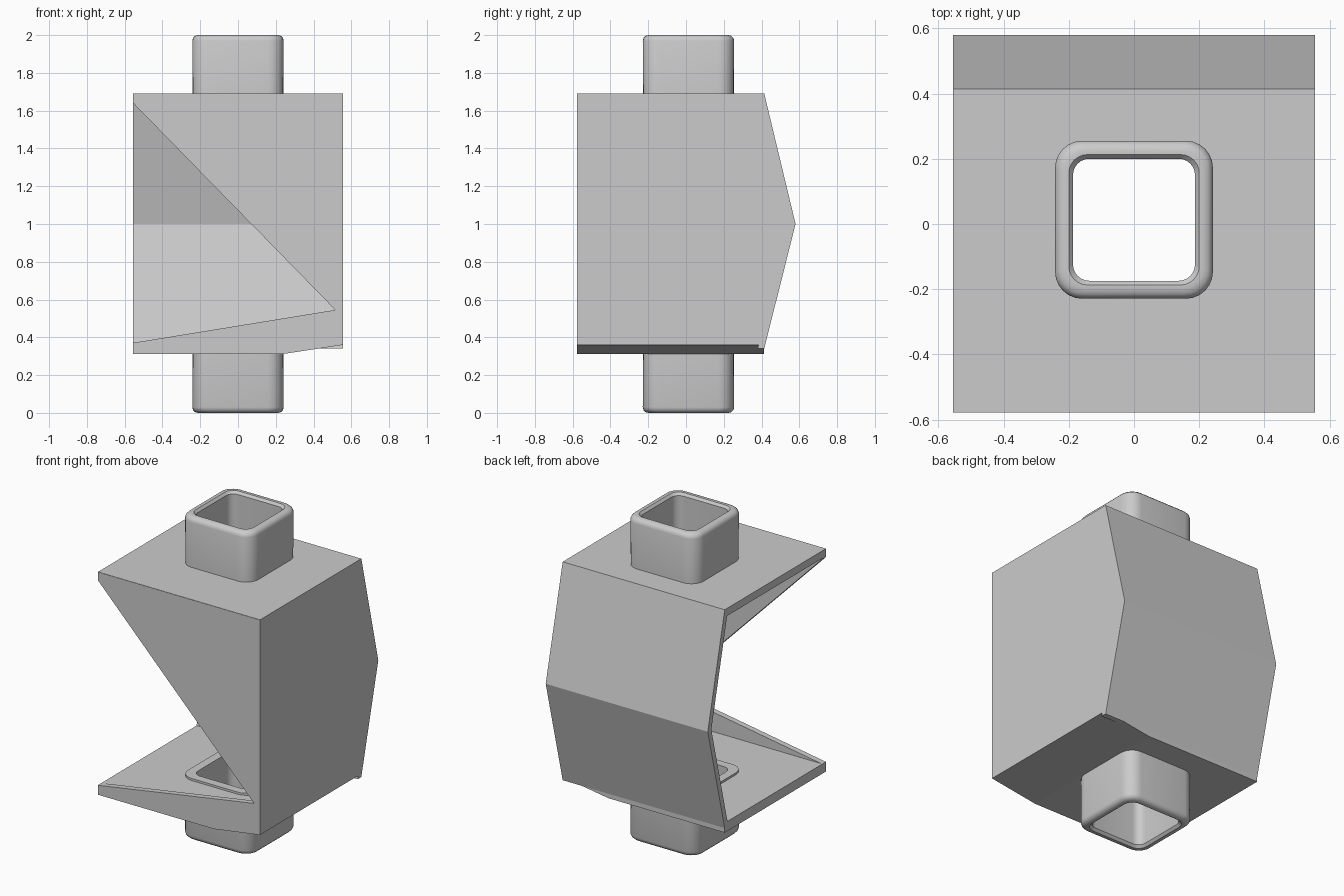
import bpy, bmesh, math
from mathutils import Vector

if "Cube" in bpy.data.objects:
    bpy.data.objects.remove(bpy.data.objects["Cube"])

CY = 0.013                      # tube centre in y
XL, XR, YF, YB = -0.555, 0.555, -0.577, 0.414


def finish(name, bm, smooth=False):
    bmesh.ops.recalc_face_normals(bm, faces=bm.faces)
    me = bpy.data.meshes.new(name)
    bm.to_mesh(me)
    bm.free()
    ob = bpy.data.objects.new(name, me)
    bpy.context.collection.objects.link(ob)
    if smooth:
        bpy.ops.object.select_all(action='DESELECT')
        ob.select_set(True)
        bpy.context.view_layer.objects.active = ob
        bpy.ops.object.shade_smooth_by_angle(angle=math.radians(40))
    return ob


def prism(name, pts, axis, a, b):
    """Extrude a 2D outline along x (pts = y,z) or y (pts = x,z)."""
    bm = bmesh.new()
    if axis == 'x':
        vs = [bm.verts.new((a, p, q)) for p, q in pts]
        d = Vector((b - a, 0, 0))
    else:
        vs = [bm.verts.new((p, a, q)) for p, q in pts]
        d = Vector((0, b - a, 0))
    f = bm.faces.new(vs)
    r = bmesh.ops.extrude_face_region(bm, geom=[f])
    bmesh.ops.translate(bm, vec=d, verts=[v for v in r['geom'] if isinstance(v, bmesh.types.BMVert)])
    return finish(name, bm)


def rounded_loop(bm, half, rad, z, n=6):
    vs = []
    for k, (sx, sy) in enumerate([(1, 1), (-1, 1), (-1, -1), (1, -1)]):
        for i in range(n + 1):
            t = math.pi / 2 * (k + i / n)
            vs.append(bm.verts.new((sx * (half - rad) + rad * math.cos(t),
                                    CY + sy * (half - rad) + rad * math.sin(t), z)))
    return vs


def bridge(bm, a, b):
    n = len(a)
    for i in range(n):
        bm.faces.new((a[i], a[(i + 1) % n], b[(i + 1) % n], b[i]))


def tube(name, z_in, z_out):
    """Rounded square pipe with a softened outer rim."""
    s = 1 if z_out > z_in else -1
    prof = [(0.187, z_in), (0.24, z_in), (0.242, z_out - s * 0.03)]
    prof += [(0.242 - 0.03 * (1 - math.cos(t)), z_out - s * 0.03 * (1 - math.sin(t)))
             for t in (math.pi / 6, math.pi / 3, math.pi / 2)]
    prof += [(0.2, z_out), (0.187, z_out - s * 0.015)]
    bm = bmesh.new()
    loops = [rounded_loop(bm, h, 0.05 + (h - 0.187) * 0.6, z) for h, z in prof]
    for i in range(len(loops)):
        bridge(bm, loops[i], loops[(i + 1) % len(loops)])
    return finish(name, bm, True)


# top and bottom plates, underside of the bottom one rising to the right
top = prism('top_plate', [(XL, 1.645), (XR, 1.645), (XR, 1.692), (XL, 1.692)], 'y', YF, YB)
bottom = prism('bottom_plate', [(XL, 0.312), (0.24, 0.312), (XR, 0.36), (XR, 0.372), (XL, 0.372)],
               'y', YF, YB)

# square openings through both plates
bm = bmesh.new()
lo, hi = rounded_loop(bm, 0.2, 0.055, -0.1), rounded_loop(bm, 0.2, 0.055, 2.1)
bridge(bm, lo, hi)
bm.faces.new(lo)
bm.faces.new(hi)
cutter = finish('hole_cutter', bm)
cutter.hide_render = True
for ob in (top, bottom):
    m = ob.modifiers.new('hole', 'BOOLEAN')
    m.object = cutter
    m.operation = 'DIFFERENCE'
    m.solver = 'EXACT'
    bpy.ops.object.select_all(action='DESELECT')
    ob.select_set(True)
    bpy.context.view_layer.objects.active = ob
    bpy.ops.object.modifier_apply(modifier=m.name)
bpy.data.objects.remove(cutter)

# bent back wall
T = 0.035
prism('back_wall', [(YB, 1.692), (0.58, 1.0), (YB, 0.34), (YB - T, 0.34), (0.58 - T, 1.0), (YB - T, 1.692)],
      'x', XL, XR)

# right wall following the bend
prism('right_wall', [(YF, 0.36), (YB, 0.36), (0.578, 1.0), (YB, 1.69), (YF, 1.69)], 'x', XR - T, XR)

# front panel with its large triangular opening
prism('front_panel', [(XL, 0.313), (0.24, 0.313), (XR, 0.36), (XR, 1.69), (XL, 1.69), (XL, 1.64),
                      (0.515, 0.545), (XL, 0.371)], 'y', YF - 0.001, YF + T)

# inlet and outlet pipes
tube('top_pipe', 1.64, 2.0)
tube('bottom_pipe', 0.385, 0.0)
